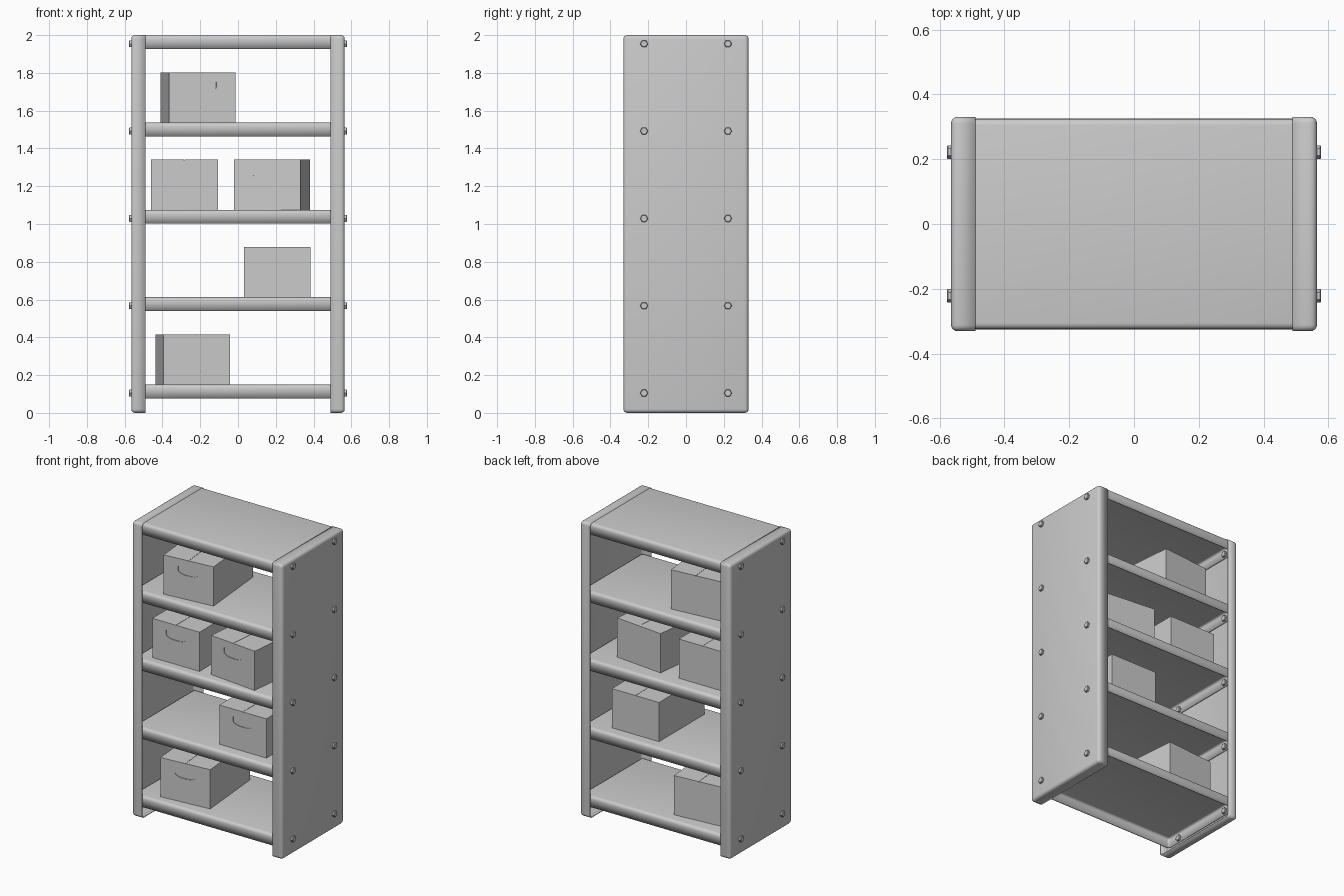
import bpy, bmesh, math
from mathutils import Matrix, Vector

if "Cube" in bpy.data.objects:
    bpy.data.objects.remove(bpy.data.objects["Cube"])

SHEET = 0.006            # sheet metal thickness
LEVELS = [0.15 + 0.4623 * i for i in range(5)]   # top of each shelf


def finish(bm, name, loc=(0, 0, 0), rot=0.0):
    me = bpy.data.meshes.new(name)
    bm.to_mesh(me)
    bm.free()
    ob = bpy.data.objects.new(name, me)
    bpy.context.collection.objects.link(ob)
    ob.location = loc
    ob.rotation_euler.z = rot
    return ob


def smooth(ob, angle=35):
    bpy.ops.object.select_all(action='DESELECT')
    ob.select_set(True)
    bpy.context.view_layer.objects.active = ob
    bpy.ops.object.shade_smooth_by_angle(angle=math.radians(angle))


def add_box(bm, lo, hi):
    lo, hi = Vector(lo), Vector(hi)
    m = Matrix.Translation((lo + hi) / 2) @ Matrix.Diagonal((*(hi - lo), 1))
    return bmesh.ops.create_cube(bm, size=1, matrix=m)


def tray(name, lo, hi, open_dir, radius=0.02):
    """Folded sheet tray: rounded box with one open side."""
    bm = bmesh.new()
    add_box(bm, lo, hi)
    bm.normal_update()
    gone = [f for f in bm.faces if f.normal.dot(Vector(open_dir)) > 0.9]
    bmesh.ops.delete(bm, geom=gone, context='FACES')
    folds = [e for e in bm.edges if not e.is_boundary]
    bmesh.ops.bevel(bm, geom=folds, offset=radius, segments=4,
                    profile=0.5, affect='EDGES')
    ob = finish(bm, name)
    mod = ob.modifiers.new("sheet", 'SOLIDIFY')
    mod.thickness = SHEET
    mod.offset = -1
    smooth(ob)
    return ob


# Side panels, open toward the inside
tray("left_side_panel", (-0.565, -0.331, 0), (-0.489, 0.331, 2), (1, 0, 0))
tray("right_side_panel", (0.489, -0.331, 0), (0.565, 0.331, 2), (-1, 0, 0))

# Shelves, open underneath, nested inside the side panels
for i, z in enumerate(LEVELS):
    tray(f"shelf_{i + 1}", (-0.559, -0.325, z - 0.073), (0.559, 0.325, z), (0, 0, -1))

# Hexagonal bolts through panel and shelf ends
for i, z in enumerate(LEVELS):
    for sx in (-1, 1):
        for sy in (-1, 1):
            bm = bmesh.new()
            bmesh.ops.create_cone(bm, cap_ends=True, segments=6, radius1=0.021,
                                  radius2=0.021, depth=0.038,
                                  matrix=Matrix.Rotation(math.pi / 2, 4, 'Y'))
            caps = [e for e in bm.edges if abs(e.verts[0].co.x - e.verts[1].co.x) < 1e-4]
            bmesh.ops.bevel(bm, geom=caps, offset=0.003, segments=1, affect='EDGES')
            finish(bm, f"bolt_{i + 1}", (sx * 0.559, sy * 0.222, z - 0.045))


def storage_box(name, x, y, z, deg):
    w, d, h = 0.177, 0.245, 0.266
    rot = math.radians(deg)
    # Body
    bm = bmesh.new()
    add_box(bm, (-w, -d, 0), (w, d, h - 0.004))
    body = finish(bm, name, (x, y, z), rot)
    # Two lid flaps meeting at the middle
    bm = bmesh.new()
    for s in (-1, 1):
        a, b = sorted((s * 0.001, s * w))
        add_box(bm, (a, -d, h - 0.004), (b, d, h))
    finish(bm, name + "_lid_flaps", (x, y, z), rot)
    # Handle recess cutter: flat top, rounded bottom
    half = [(0.074, 0.215), (0.074, 0.185), (0.066, 0.174), (0.045, 0.165), (0.02, 0.162)]
    outline = half + [(-px, pz) for px, pz in reversed(half)]
    bm = bmesh.new()
    face = bm.faces.new([bm.verts.new((px, -d - 0.02, pz)) for px, pz in outline])
    ext = bmesh.ops.extrude_face_region(bm, geom=[face])
    for v in ext["geom"]:
        if isinstance(v, bmesh.types.BMVert):
            v.co.y = -d + 0.004
    bmesh.ops.recalc_face_normals(bm, faces=bm.faces)
    cutter = finish(bm, name + "_handle_cutter", (x, y, z), rot)
    cutter.hide_render = True
    cutter.hide_set(True)
    cut = body.modifiers.new("handle", 'BOOLEAN')
    cut.operation = 'DIFFERENCE'
    cut.solver = 'EXACT'
    cut.object = cutter


# Storage boxes: x, y, shelf level, turn in degrees
for i, (x, y, level, deg) in enumerate([
        (-0.240, -0.008, 0, 4.9),
        (0.208, 0.0, 1, 0),
        (-0.284, -0.015, 2, 0),
        (0.179, -0.03, 2, -5.9),
        (-0.211, -0.016, 3, 5.2)]):
    storage_box(f"storage_box_{i + 1}", x, y, LEVELS[level], deg)
